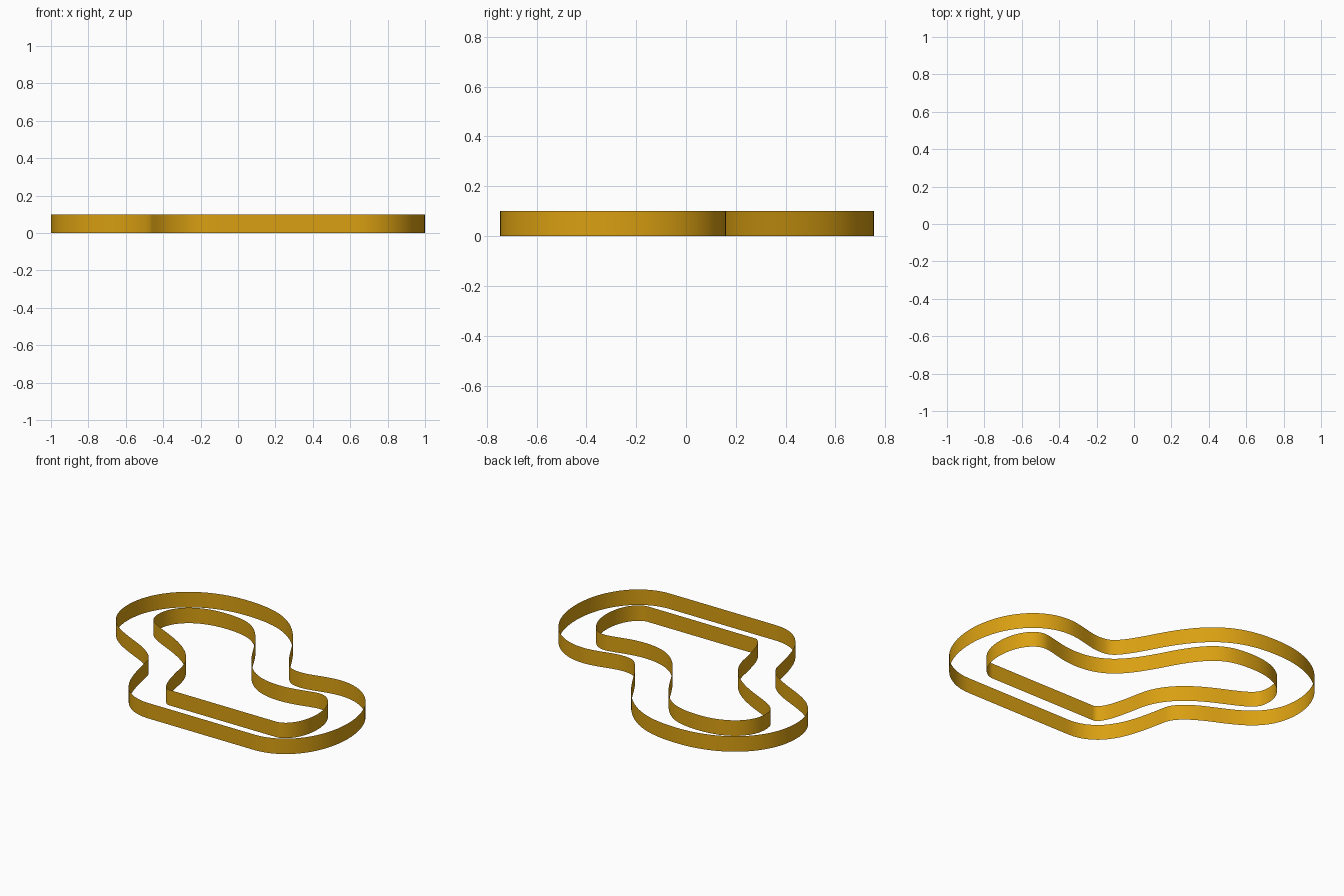
import bpy
import bmesh
from mathutils import Vector

cube = bpy.data.objects.get("Cube")
if cube:
    bpy.data.objects.remove(cube, do_unlink=True)

HEIGHT = 0.1        # wall height
HALF_WIDTH = 0.11   # half of the lane width
STEPS = 20          # samples per curved segment

# Amber wall colour
amber = bpy.data.materials.new("amber")
amber.use_nodes = True
colour = (0.70, 0.35, 0.006, 1.0)
amber.diffuse_color = colour
bsdf = amber.node_tree.nodes["Principled BSDF"]
bsdf.inputs["Base Color"].default_value = colour
bsdf.inputs["Roughness"].default_value = 0.6

# Lane centreline, clockwise: incoming handle, knot, outgoing handle
KNOTS = [
    ((0.10, -0.634), (-0.12, -0.634), (-0.29, -0.634)),
    ((-0.32, -0.41), (-0.355, -0.245), (-0.385, -0.12)),
    ((-0.51, -0.044), (-0.618, 0.008), (-0.775, 0.083)),
    ((-0.89, 0.13), (-0.89, 0.30), (-0.89, 0.50)),
    ((-0.71, 0.645), (-0.47, 0.645), (-0.25, 0.645)),
    ((-0.115, 0.585), (0.037, 0.30), (0.16, 0.07)),
    ((0.22, 0.007), (0.37, 0.007), (0.46, 0.007)),
    ((0.55, 0.05), (0.625, 0.05), (0.78, 0.05)),
    ((0.89, -0.11), (0.89, -0.30), (0.89, -0.49)),
    ((0.78, -0.636), (0.64, -0.636), (0.40, -0.636)),
]


def centreline():
    """Sample the closed centreline as (point, left-hand normal) pairs."""
    samples = []
    for i, (_, a, a_out) in enumerate(KNOTS):
        b_in, b, _ = KNOTS[(i + 1) % len(KNOTS)]
        p0, p1, p2, p3 = (Vector(p) for p in (a, a_out, b_in, b))
        for s in range(STEPS):
            t = s / STEPS
            u = 1 - t
            point = u**3 * p0 + 3*u*u*t * p1 + 3*u*t*t * p2 + t**3 * p3
            tangent = (u*u * (p1 - p0) + 2*u*t * (p2 - p1) + t*t * (p3 - p2)).normalized()
            samples.append((point, Vector((-tangent.y, tangent.x))))
    return samples


def make_wall(name, offset):
    """Raise a thin closed wall at an offset from the centreline."""
    bm = bmesh.new()
    ring = []
    for point, normal in centreline():
        p = point + normal * offset
        ring.append((bm.verts.new((p.x, p.y, 0)), bm.verts.new((p.x, p.y, HEIGHT))))
    for i, (low, high) in enumerate(ring):
        next_low, next_high = ring[(i + 1) % len(ring)]
        face = bm.faces.new((low, high, next_high, next_low))
        face.smooth = True
    mesh = bpy.data.meshes.new(name)
    bm.to_mesh(mesh)
    bm.free()
    mesh.materials.append(amber)
    wall = bpy.data.objects.new(name, mesh)
    bpy.context.collection.objects.link(wall)


# Two boundary walls of the circuit
make_wall("outer_wall", HALF_WIDTH)
make_wall("inner_wall", -HALF_WIDTH)
